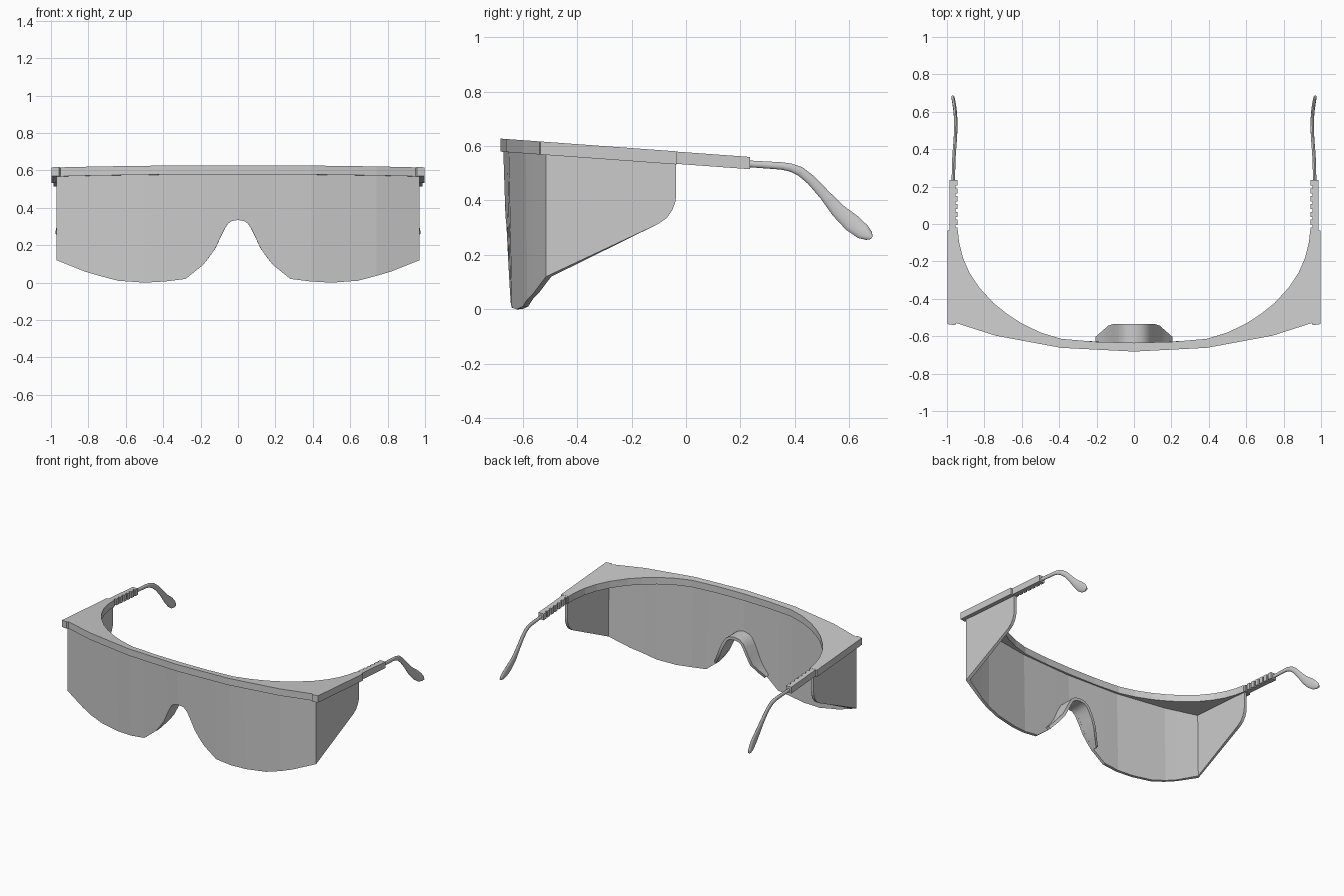
import bpy, bmesh, math
from mathutils import Vector

if "Cube" in bpy.data.objects:
    bpy.data.objects.remove(bpy.data.objects["Cube"])


def make(name, verts, faces, mirror=False, smooth=None):
    bm = bmesh.new()
    vs = [bm.verts.new(v) for v in verts]
    for f in faces:
        bm.faces.new([vs[i] for i in f])
    if name != "lens_shield":
        bmesh.ops.recalc_face_normals(bm, faces=bm.faces)
    me = bpy.data.meshes.new(name)
    bm.to_mesh(me)
    bm.free()
    ob = bpy.data.objects.new(name, me)
    bpy.context.collection.objects.link(ob)
    if mirror:
        m = ob.modifiers.new("Mirror", 'MIRROR')
        m.use_mirror_merge = False
    if smooth:
        bpy.ops.object.select_all(action='DESELECT')
        ob.select_set(True)
        bpy.context.view_layer.objects.active = ob
        bpy.ops.object.shade_smooth_by_angle(angle=math.radians(smooth))
    return ob


def top(y):
    # sloping upper surface shared by the brow and the arms
    return 0.578 - 0.0725 * y


def prism(name, outline, drop, thick, mirror=False):
    # plan outline extruded down from the sloping surface
    n = len(outline)
    verts = [(x, y, top(y) - drop) for x, y in outline]
    verts += [(x, y, top(y) - drop - thick) for x, y in outline]
    faces = [list(range(n)), list(range(2 * n - 1, n - 1, -1))]
    faces += [(i, (i + 1) % n, n + (i + 1) % n, n + i) for i in range(n)]
    return make(name, verts, faces, mirror)


def loft(name, rings, mirror=False, smooth=None):
    n = len(rings[0])
    verts = [p for r in rings for p in r]
    faces = [(k * n + i, k * n + (i + 1) % n, (k + 1) * n + (i + 1) % n, (k + 1) * n + i)
             for k in range(len(rings) - 1) for i in range(n)]
    faces += [list(range(n)), list(range(len(verts) - n, len(verts)))]
    return make(name, verts, faces, mirror, smooth)


def both(half):
    # mirror a half profile that starts on the centre line
    return [(-p[0], *p[1:]) for p in reversed(half[1:])] + half


PLAN = [(0, -0.672), (0.39, -0.652), (0.74, -0.588), (0.97, -0.515)]


def lens_y(x, z):
    x = abs(x)
    for (x0, y0), (x1, y1) in zip(PLAN, PLAN[1:]):
        if x <= x1:
            y = y0 + (y1 - y0) * (x - x0) / (x1 - x0)
            break
    return y + 0.02 * (1 - z / 0.58) * (1 - x / 0.97)


# wraparound lens with side shields: lower edge in front, then along the side
notch = [(0, 0.335), (0.035, 0.329), (0.055, 0.314), (0.07, 0.29), (0.095, 0.24),
         (0.12, 0.185), (0.155, 0.135), (0.19, 0.092)]
lower = notch + [(0.28, 0.02), (0.39, 0.006), (0.5, 0), (0.64, 0.01), (0.74, 0.036),
                 (0.82, 0.06), (0.97, 0.12)]
side = [(-0.10, 0.315), (-0.07, 0.336), (-0.05, 0.365), (-0.039, 0.395), (-0.036, 0.42)]
cols = []
for x, z in lower:
    yt = lens_y(x, 0.58)
    cols.append((x, lens_y(x, z), z, yt))
cols += [(0.97, y, z, y) for y, z in side]
verts, faces = [], []
for x, yb, zb, yt in both(cols):
    verts += [(x, yb, zb), (x, yt, top(yt) - 0.03)]
for i in range(len(verts) // 2 - 1):
    faces.append((2 * i, 2 * i + 2, 2 * i + 3, 2 * i + 1))
lens = make("lens_shield", verts, faces)
sol = lens.modifiers.new("Thickness", 'SOLIDIFY')
sol.thickness = 0.02
sol.offset = -1
sol.use_even_offset = True

# brow frame with broad corner plates
outer = [(0, -0.682), (0.39, -0.662), (0.74, -0.597), (0.95, -0.53), (0.957, -0.541),
         (0.998, -0.535), (0.998, -0.035)]
inner = [(0, -0.635), (0.2, -0.63), (0.39, -0.614), (0.5, -0.58), (0.6, -0.532),
         (0.68, -0.48), (0.75, -0.424), (0.83, -0.337), (0.88, -0.26), (0.915, -0.18),
         (0.935, -0.1), (0.942, -0.035)]
prism("brow_frame", both(outer) + list(reversed(both(inner))), 0, 0.048)

# temple arms with gripping ridges on the inner side
arm = [(0.986, -0.05), (0.986, 0.235), (0.945, 0.235), (0.945, 0.205)]
for i in range(6):
    y = 0.205 - i * 0.042
    arm += [(0.955, y), (0.955, y - 0.014), (0.945, y - 0.014), (0.945, y - 0.042)]
prism("temple_arm", arm, 0.001, 0.045, True)

# curved ear pieces ending in flat paddles: y, z, x, half height
path = [(0.21, 0.536, 0.967, 0.012), (0.35, 0.527, 0.963, 0.0135), (0.385, 0.521, 0.961, 0.015),
        (0.42, 0.507, 0.958, 0.017), (0.46, 0.475, 0.955, 0.018), (0.51, 0.42, 0.953, 0.02),
        (0.56, 0.362, 0.953, 0.027), (0.61, 0.317, 0.957, 0.033), (0.65, 0.285, 0.963, 0.029),
        (0.673, 0.27, 0.967, 0.018), (0.683, 0.263, 0.969, 0.006)]
rings = []
for i, (y, z, x, h) in enumerate(path):
    a, b = path[max(i - 1, 0)], path[min(i + 1, len(path) - 1)]
    t = Vector((0, b[0] - a[0], b[1] - a[1])).normalized()
    nrm = Vector((0, -t.z, t.y))
    w = min(0.009, h)
    rings.append([Vector((x + w * math.cos(k * math.tau / 12), y, z))
                  + nrm * h * math.sin(k * math.tau / 12) for k in range(12)])
loft("ear_piece", rings, True, 40)

# nose bridge: arched strip around the lens notch, deepest at the top
arch = both(notch)
rings = []
for i, (x, z) in enumerate(arch):
    a, b = arch[max(i - 1, 0)], arch[min(i + 1, len(arch) - 1)]
    t = Vector((b[0] - a[0], 0, b[1] - a[1])).normalized()
    off = Vector((-t.z, 0, t.x)) * 0.02
    front = lens_y(x, z) + 0.012
    back = -0.535 - max(0, abs(x) - 0.11) * 0.85
    p, q = Vector((x, front, z)), Vector((x, back, z))
    rings.append([p, q, q + off, p + off])
loft("nose_bridge", rings, False, 35)
